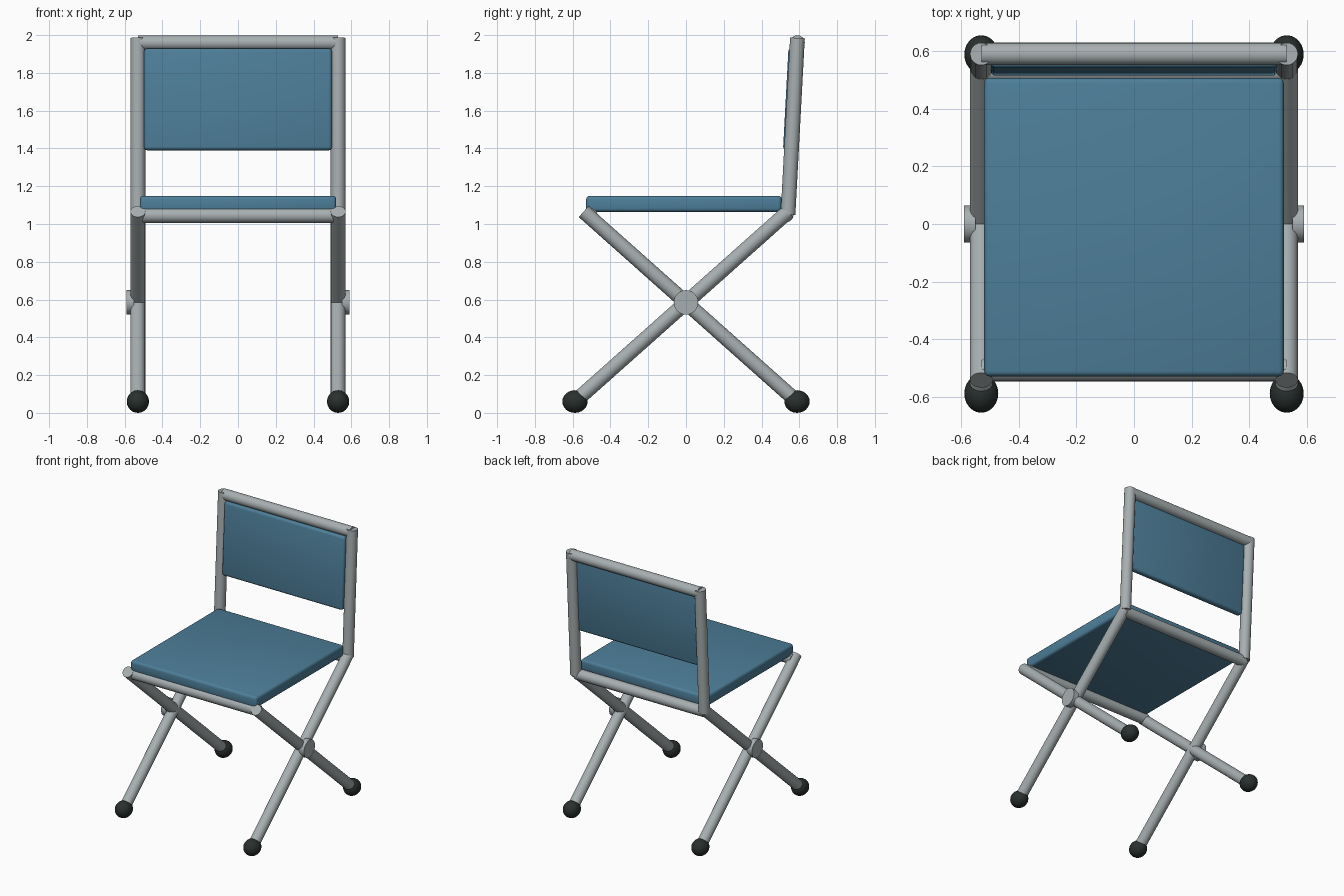
import bpy
import math
from mathutils import Vector

cube = bpy.data.objects.get("Cube")
if cube:
    bpy.data.objects.remove(cube, do_unlink=True)


def material(name, rgb):
    mat = bpy.data.materials.new(name)
    mat.use_nodes = True
    mat.diffuse_color = (*rgb, 1)
    mat.node_tree.nodes["Principled BSDF"].inputs["Base Color"].default_value = (*rgb, 1)
    return mat


METAL = material("grey metal", (0.39, 0.43, 0.44))
FABRIC = material("blue fabric", (0.075, 0.21, 0.32))
RUBBER = material("dark rubber", (0.022, 0.03, 0.028))
TUBE = 0.039
SIDE = 0.53
PIVOT_Z = 0.585


def finish(name, mat):
    obj = bpy.context.object
    obj.name = name
    obj.data.materials.append(mat)
    bpy.ops.object.shade_smooth_by_angle(angle=math.radians(35))
    return obj


def tube(name, start, end, radius=TUBE):
    """Capped round bar between two points."""
    start, end = Vector(start), Vector(end)
    axis = end - start
    bpy.ops.mesh.primitive_cylinder_add(
        vertices=24, radius=radius, depth=axis.length, location=(start + end) / 2,
        rotation=axis.to_track_quat('Z', 'Y').to_euler())
    return finish(name, METAL)


def cushion(name, size, location, tilt=0.0):
    """Soft-edged upholstered slab."""
    bpy.ops.mesh.primitive_cube_add(size=1, location=location, rotation=(tilt, 0, 0))
    obj = bpy.context.object
    obj.scale = size
    bpy.ops.object.transform_apply(location=False, rotation=False, scale=True)
    bevel = obj.modifiers.new("soft edges", 'BEVEL')
    bevel.width = 0.018
    bevel.segments = 3
    bpy.ops.object.modifier_apply(modifier=bevel.name)
    return finish(name, FABRIC)


# Crossed legs, back posts, pivots and feet on each side
for side, s in (("left", 1), ("right", -1)):
    x = s * SIDE
    tube(f"{side}_rising_back_leg", (x, -0.588, 0.06), (x, 0.542, 1.066))
    tube(f"{side}_rising_front_leg", (x, 0.588, 0.06), (x, -0.542, 1.066))
    tube(f"{side}_back_post", (x, 0.54, 1.05), (x, 0.59, 1.985))
    tube(f"{side}_pivot", (s * 0.55, 0, PIVOT_Z), (s * 0.59, 0, PIVOT_Z), 0.065)
    for end, y in (("front", -0.588), ("back", 0.588)):
        bpy.ops.mesh.primitive_uv_sphere_add(segments=24, ring_count=12, radius=1,
                                             location=(x, y, 0.06))
        bpy.context.object.scale = (0.059, 0.067, 0.06)
        finish(f"{side}_{end}_foot", RUBBER)

# Cross rails
for name, y, z in (("top_rail", 0.59, 1.96),
                   ("seat_front_rail", -0.507, 1.045),
                   ("seat_back_rail", 0.53, 1.048)):
    tube(name, (-SIDE, y, z), (SIDE, y, z))

# Upholstery
cushion("seat", (1.04, 1.035, 0.085), (0, -0.011, 1.107))
cushion("backrest", (0.995, 0.05, 0.54), (0, 0.553, 1.66), -math.atan2(0.05, 0.935))
